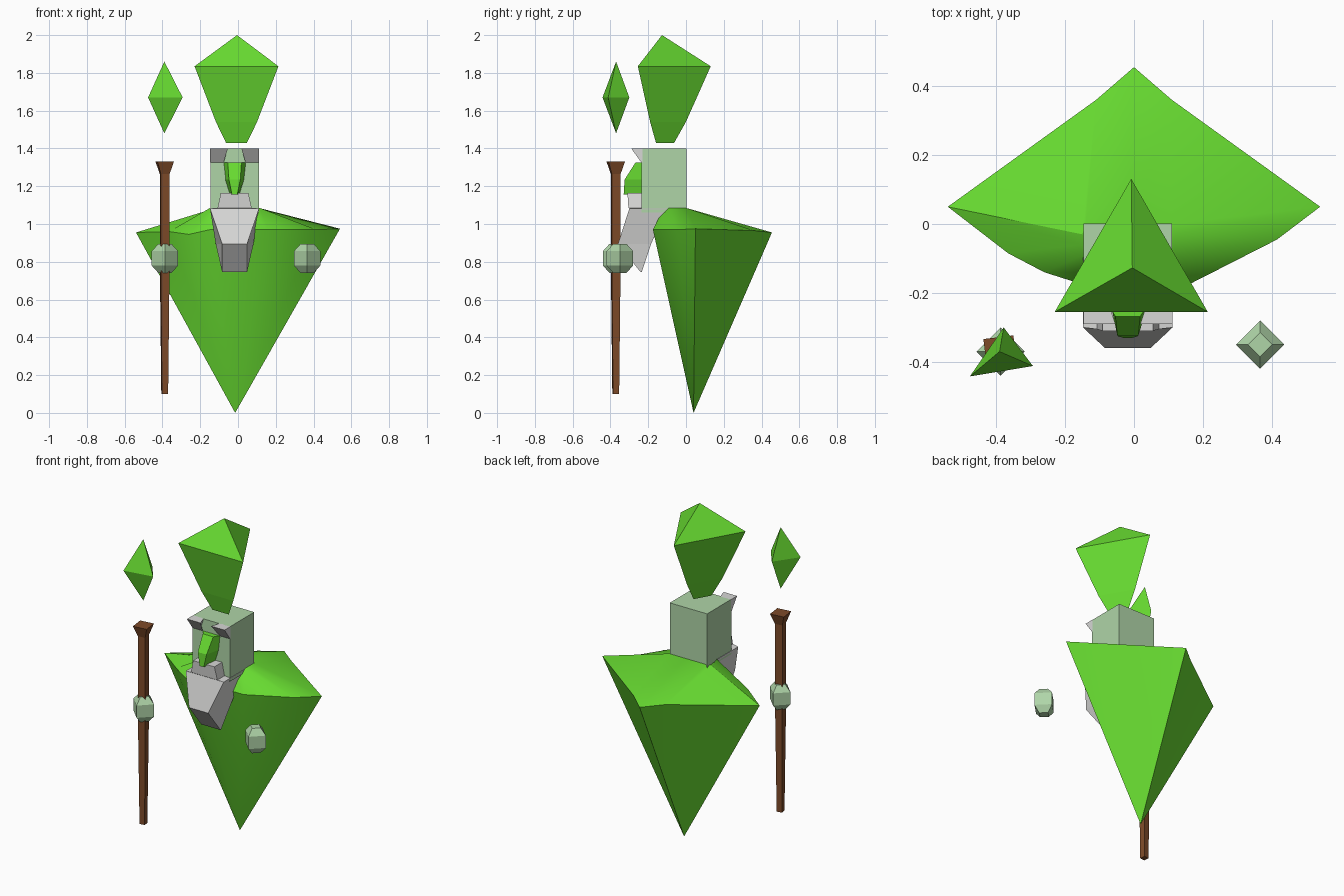
import bpy, bmesh, math

if "Cube" in bpy.data.objects:
    bpy.data.objects.remove(bpy.data.objects["Cube"])

def material(name, rgb):
    m = bpy.data.materials.new(name)
    m.diffuse_color = (*rgb, 1)
    m.use_nodes = True
    m.node_tree.nodes["Principled BSDF"].inputs["Base Color"].default_value = m.diffuse_color
    return m

GREEN = material("bright green", (0.135, 0.70, 0.03))
SKIN = material("pale green", (0.43, 0.66, 0.39))
GREY = material("light grey", (0.68, 0.68, 0.67))
BROWN = material("wood brown", (0.21, 0.07, 0.022))

def loft(name, rings, mat):
    """Skin a stack of rings; a ring of one point makes a tip."""
    bm = bmesh.new()
    vs = [[bm.verts.new(p) for p in r] for r in rings]
    for a, b in zip(vs, vs[1:]):
        n = max(len(a), len(b))
        for i in range(n):
            j = (i + 1) % n
            if len(a) == 1:
                bm.faces.new((a[0], b[j], b[i]))
            elif len(b) == 1:
                bm.faces.new((a[i], a[j], b[0]))
            else:
                bm.faces.new((a[i], a[j], b[j], b[i]))
    for end in (vs[0], vs[-1]):
        if len(end) > 2:
            bm.faces.new(end)
    bmesh.ops.recalc_face_normals(bm, faces=bm.faces)
    me = bpy.data.meshes.new(name)
    bm.to_mesh(me)
    bm.free()
    me.materials.append(mat)
    ob = bpy.data.objects.new(name, me)
    bpy.context.collection.objects.link(ob)
    return ob

def polygon(cx, cy, z, r, n, turn=0):
    """Regular n-sided ring, or a single point when r is 0."""
    if r == 0:
        return [(cx, cy, z)]
    return [(cx + r * math.cos(turn + 2 * math.pi * i / n),
             cy + r * math.sin(turn + 2 * math.pi * i / n), z) for i in range(n)]

def slab(cx, z, front_w, front_y, back_w, back_y):
    """Four-sided ring from half widths at front and back."""
    return [(cx - front_w, front_y, z), (cx + front_w, front_y, z),
            (cx + back_w, back_y, z), (cx - back_w, back_y, z)]

# Cloak: kite-shaped rim tapering to a point, rising to the neck
rim = [(.54, .05, .975), (.11, .36, .965), (0, .455, .955), (-.11, .36, .965),
       (-.54, .05, .955), (-.365, -.085, .96), (-.26, -.14, .945),
       (-.15, -.175, .97), (.16, -.175, .97), (.415, -.045, .97)]
neck = [(.12, -.03, 1.07), (.11, 0, 1.085), (0, 0, 1.085), (-.14, 0, 1.085),
        (-.15, -.03, 1.07), (-.15, -.06, 1.075), (-.148, -.09, 1.085),
        (-.12, -.14, 1.04), (.09, -.14, 1.04), (.115, -.09, 1.085)]
cloak = loft("cloak", [[(-.015, .04, .0)], rim, neck], GREEN)
bpy.context.view_layer.objects.active = cloak
cloak.select_set(True)
bpy.ops.object.shade_smooth_by_angle(angle=math.radians(35))

# Head block
CX = -.018
loft("head", [slab(CX, z, .128, -.235, .128, .002) for z in (1.06, 1.4)], SKIN)

# Hat: three-sided, floating above the head
def hat_ring(z, s):
    return [(-.008 + x * s, -.127 + y * s, z)
            for x, y in ((-.222, -.128), (.222, -.128), (0, .258))]
loft("hat", [hat_ring(1.43, .25), hat_ring(1.54, .49), hat_ring(1.835, 1),
             [(-.005, -.127, 2.0)]], GREEN)

# Beard
loft("beard", [slab(CX, .745, .066, -.24, .066, -.235),
               slab(CX, .895, .066, -.36, .1, -.185),
               slab(CX, 1.082, .13, -.3, .13, -.097),
               slab(CX, 1.086, .09, -.305, .09, -.22),
               slab(CX, 1.165, .073, -.31, .073, -.23)], GREY)

# Nose
loft("nose", [slab(CX, 1.155, .014, -.33, .025, -.23),
              slab(CX, 1.235, .03, -.325, .05, -.23),
              slab(CX, 1.325, .036, -.268, .06, -.23)], GREEN)

# Brows: wedges jutting out along the top of the face
for side, label in ((-1, "left"), (1, "right")):
    def brow(z, inner, y):
        return [(CX + side * inner, y, z), (CX + side * .129, y, z),
                (CX + side * .129, -.23, z), (CX + side * (inner + .02), -.23, z)]
    loft(label + "_brow", [brow(1.325, .058, -.236), brow(1.4, .036, -.29)], GREY)

# Floating hands: square-plan beads
for label, x, y in (("left", -.387, -.37), ("right", .366, -.35)):
    loft(label + "_hand", [polygon(x, y, .818 + dz, r, 4) for dz, r in
         ((-.077, .035), (-.038, .07), (.038, .07), (.077, .035))], SKIN)

# Staff
turn = math.radians(52)
loft("staff", [polygon(-.388, -.372, z, r, 4, turn) for z, r in
     ((.1, .023), (.8, .033), (1.265, .033), (1.33, .062))], BROWN)

# Crystal above the staff
loft("crystal", [[(-.39, -.37, 1.48)],
                 [(-.476, -.442, 1.67), (-.293, -.412, 1.67), (-.378, -.3, 1.67)],
                 [(-.39, -.37, 1.86)]], GREEN)
